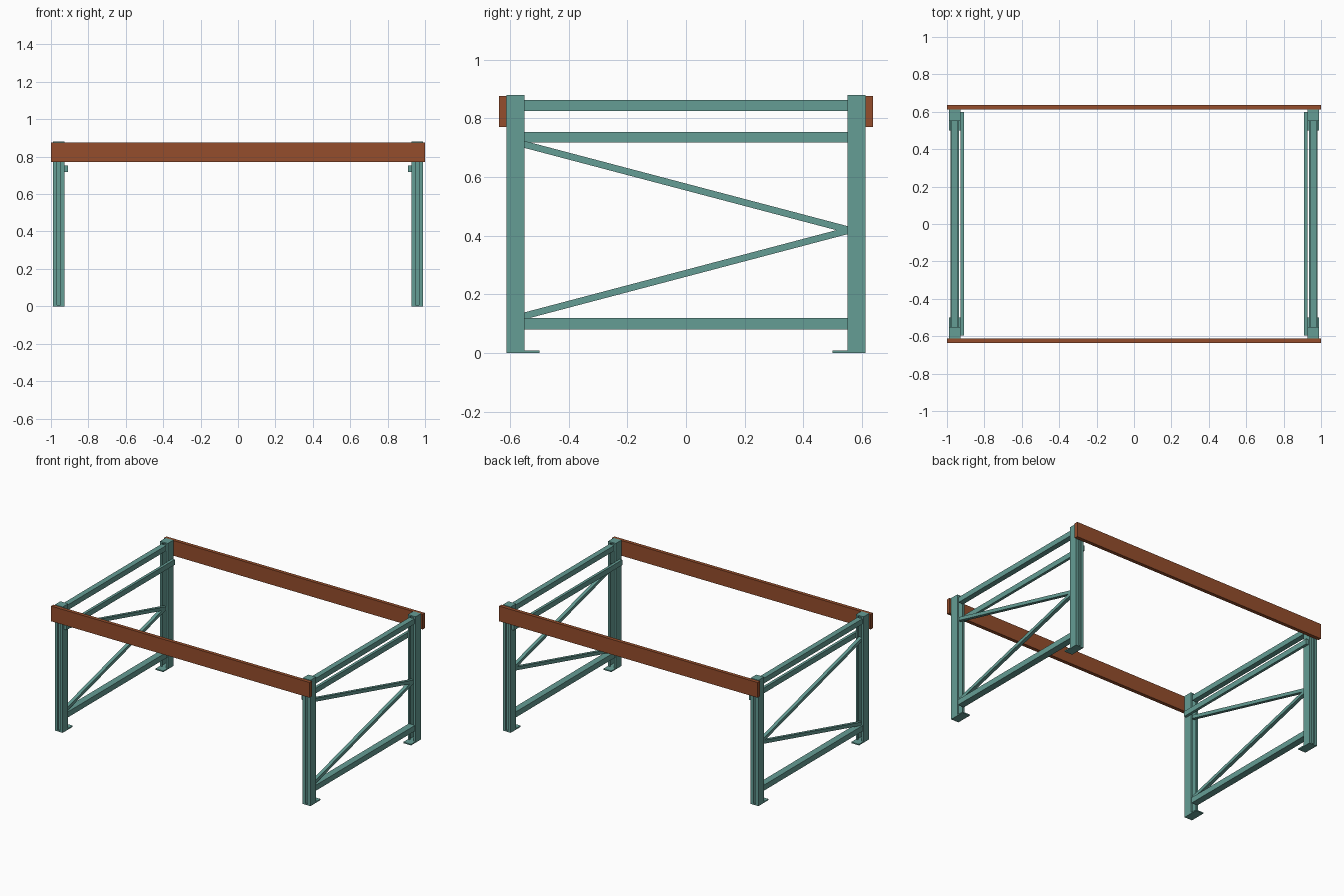
import bpy, bmesh, math
from mathutils import Matrix, Vector

if "Cube" in bpy.data.objects:
    bpy.data.objects.remove(bpy.data.objects["Cube"])


def material(name, rgb):
    m = bpy.data.materials.new(name)
    m.diffuse_color = (*rgb, 1)
    m.use_nodes = True
    m.node_tree.nodes["Principled BSDF"].inputs["Base Color"].default_value = m.diffuse_color
    return m


TEAL = material("teal_steel", (0.13, 0.34, 0.30))
RUST = material("rust_orange_steel", (0.30, 0.075, 0.025))


def finish(name, bm, mat):
    bmesh.ops.recalc_face_normals(bm, faces=bm.faces)
    mesh = bpy.data.meshes.new(name)
    bm.to_mesh(mesh)
    bm.free()
    mesh.materials.append(mat)
    ob = bpy.data.objects.new(name, mesh)
    bpy.context.collection.objects.link(ob)
    return ob


def box(name, x, y, z, mat):
    """Box from (min, max) ranges on each axis."""
    bm = bmesh.new()
    size = Vector([abs(r[1] - r[0]) for r in (x, y, z)])
    mid = Vector([(r[0] + r[1]) / 2 for r in (x, y, z)])
    bmesh.ops.create_cube(bm, size=1, matrix=Matrix.Translation(mid) @ Matrix.Diagonal((*size, 1)))
    return finish(name, bm, mat)


def strut(name, x, a, b, width, thick):
    """Square bar between two (y, z) points in the plane of an end frame."""
    dy, dz = b[0] - a[0], b[1] - a[1]
    bm = bmesh.new()
    m = (Matrix.Translation((x, (a[0] + b[0]) / 2, (a[1] + b[1]) / 2))
         @ Matrix.Rotation(math.atan2(dz, dy), 4, 'X')
         @ Matrix.Diagonal((width, math.hypot(dy, dz), thick, 1)))
    bmesh.ops.create_cube(bm, size=1, matrix=m)
    return finish(name, bm, TEAL)


# Half of the folded channel section: (across, depth from outer face)
HALF = [(.009, .009), (.009, 0), (.03, 0), (.03, .061), (.015, .061), (.015, .055),
        (.024, .055), (.024, .006), (.015, .006), (.015, .015)]
SECTION = HALF + [(-u, d) for u, d in reversed(HALF)]
POST_X, POST_Y = 0.958, 0.611


def post(name, sx, sy):
    bm = bmesh.new()
    face = bm.faces.new([bm.verts.new((sx * POST_X + u, sy * (POST_Y - d), 0.006))
                         for u, d in SECTION])
    ext = bmesh.ops.extrude_face_region(bm, geom=[face])
    bmesh.ops.translate(bm, vec=(0, 0, 0.866),
                        verts=[v for v in ext['geom'] if isinstance(v, bmesh.types.BMVert)])
    return finish(name, bm, TEAL)


for sx, side in ((-1, "left"), (1, "right")):
    # Uprights with foot plates and caps
    for sy, end in ((-1, "front"), (1, "back")):
        tag = f"{end}_{side}"
        xr = (sx * (POST_X - .03), sx * (POST_X + .03))
        post(f"post_{tag}", sx, sy)
        box(f"foot_plate_{tag}", xr, (sy * POST_Y, sy * 0.50), (0, 0.008), TEAL)
        box(f"post_cap_{tag}", xr, (sy * POST_Y, sy * 0.55), (0.871, 0.88), TEAL)

    # Horizontal rails of the end frame
    box(f"top_rail_{side}", (sx * .94, sx * .978), (-.552, .552), (.826, .863), TEAL)
    box(f"inner_rail_{side}", (sx * .909, sx * .928), (-.595, .6), (.717, .754), TEAL)
    box(f"bottom_rail_{side}", (sx * .935, sx * .982), (-.552, .552), (.08, .119), TEAL)

    # Diagonal braces meeting at the back post
    strut(f"upper_brace_{side}", sx * POST_X, (-.565, .715), (.565, .417), .024, .023)
    strut(f"lower_brace_{side}", sx * POST_X, (-.565, .123), (.565, .421), .024, .023)

# Long beams on the outside of the posts
for sy, end in ((-1, "front"), (1, "back")):
    box(f"{end}_beam", (-1, 1), (sy * .612, sy * .637), (.771, .877), RUST)
